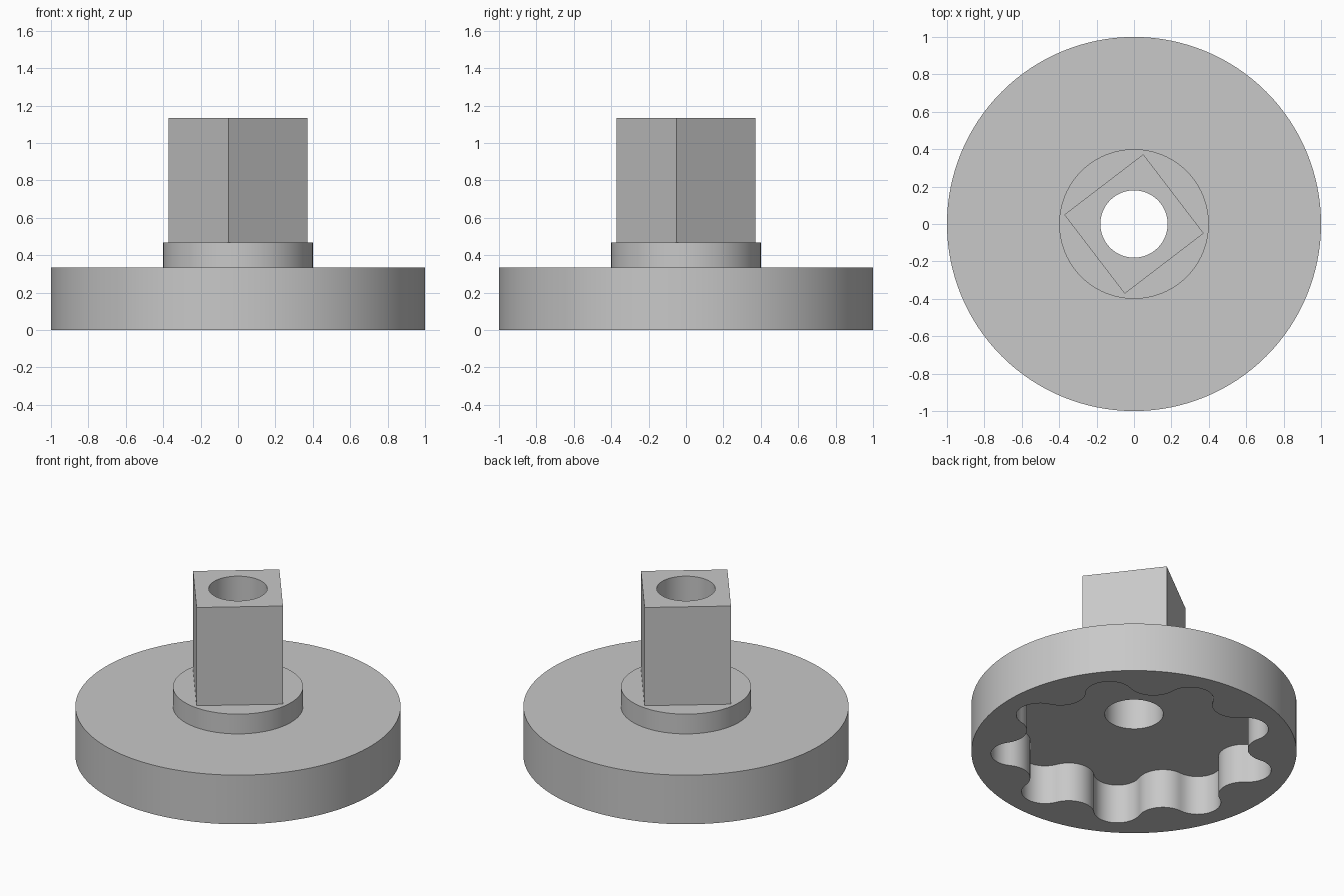
import bpy, bmesh
from math import sin, cos, pi, radians, atan2, hypot

cube = bpy.data.objects.get("Cube")
if cube:
    bpy.data.objects.remove(cube)

grey = bpy.data.materials.new("plain grey")
grey.use_nodes = True
colour = (0.58, 0.58, 0.58, 1)
grey.diffuse_color = colour
grey.node_tree.nodes["Principled BSDF"].inputs["Base Color"].default_value = colour

# Heights of the steps, and radii
POCKET, DISC, COLLAR, TOP = 0.267, 0.333, 0.467, 1.133
BORE = 0.18


def ring(radius, count, turn=0.0):
    return [(radius * cos(turn + 2 * pi * i / count),
             radius * sin(turn + 2 * pi * i / count)) for i in range(count)]


def lobed_outline(lobes=9, outer=0.88, inner=0.70, a=0.145, turn=radians(-2), steps=14):
    """Round lobes joined by tangent arcs that bulge inwards."""
    half = pi / lobes
    c, k = outer - a, cos(half)
    b = (a * a - inner * inner - c * c + 2 * c * inner * k) / (2 * (inner - c * k - a))
    bx, by = (inner + b) * k, (inner + b) * sin(half)
    t = atan2(by, bx - c)
    sweep = pi + t - half          # bump arc runs symmetrically about its axis
    unit = [(c + a * cos(s), a * sin(s))
            for s in (-t + 2 * t * i / steps for i in range(steps))]
    start, end = pi + t, pi + 2 * half - t
    unit += [(bx + b * cos(s), by + b * sin(s))
             for s in (start + (end - start) * i / steps for i in range(steps))]
    pts = []
    for n in range(lobes):
        r = turn + 2 * half * n
        pts += [(x * cos(r) - y * sin(r), x * sin(r) + y * cos(r)) for x, y in unit]
    return pts


class Part:
    """A shell made of upright walls and flat caps between outlines."""

    def __init__(self):
        self.bm = bmesh.new()

    def loop(self, outline, z):
        return [self.bm.verts.new((x, y, z)) for x, y in outline]

    def wall(self, low, high, outward=True):
        for i in range(len(low)):
            j = (i + 1) % len(low)
            quad = [low[i], low[j], high[j], high[i]]
            self.bm.faces.new(quad if outward else quad[::-1])

    def cap(self, outer, inner, up):
        edges = []
        for loop in (outer, inner):
            for i, v in enumerate(loop):
                w = loop[(i + 1) % len(loop)]
                edges.append(self.bm.edges.get((v, w)) or self.bm.edges.new((v, w)))
        made = bmesh.ops.triangle_fill(self.bm, edges=edges, use_beauty=True,
                                       use_dissolve=False, normal=(0, 0, up))
        for f in made["geom"]:
            if isinstance(f, bmesh.types.BMFace):
                f.normal_update()
                if f.normal.z * up < 0:
                    f.normal_flip()

    def finish(self, name):
        mesh = bpy.data.meshes.new(name)
        self.bm.to_mesh(mesh)
        self.bm.free()
        mesh.materials.append(grey)
        obj = bpy.data.objects.new(name, mesh)
        bpy.context.collection.objects.link(obj)
        bpy.ops.object.select_all(action="DESELECT")
        obj.select_set(True)
        bpy.context.view_layer.objects.active = obj
        bpy.ops.object.shade_smooth_by_angle(angle=radians(30))


rim, collar_ring, bore = ring(1, 128), ring(0.4, 96), ring(BORE, 64)
square = ring(0.376, 4, radians(-7.6))
pocket = lobed_outline()

# Wide disc with the lobed pocket underneath
disc = Part()
rim_low, rim_high = disc.loop(rim, 0), disc.loop(rim, DISC)
pocket_low, pocket_high = disc.loop(pocket, 0), disc.loop(pocket, POCKET)
disc.wall(rim_low, rim_high)
disc.wall(pocket_low, pocket_high, outward=False)
disc.cap(rim_low, pocket_low, -1)
disc.cap(pocket_high, disc.loop(bore, POCKET), -1)
disc.cap(rim_high, disc.loop(collar_ring, DISC), 1)
disc.finish("lobed_disc")

# Round collar
collar = Part()
collar_top = collar.loop(collar_ring, COLLAR)
collar.wall(collar.loop(collar_ring, DISC), collar_top)
collar.cap(collar_top, collar.loop(square, COLLAR), 1)
collar.finish("collar")

# Square shaft with the through bore
shaft = Part()
shaft_top, bore_top = shaft.loop(square, TOP), shaft.loop(bore, TOP)
shaft.wall(shaft.loop(square, COLLAR), shaft_top)
shaft.wall(shaft.loop(bore, POCKET), bore_top, outward=False)
shaft.cap(shaft_top, bore_top, 1)
shaft.finish("square_shaft")
